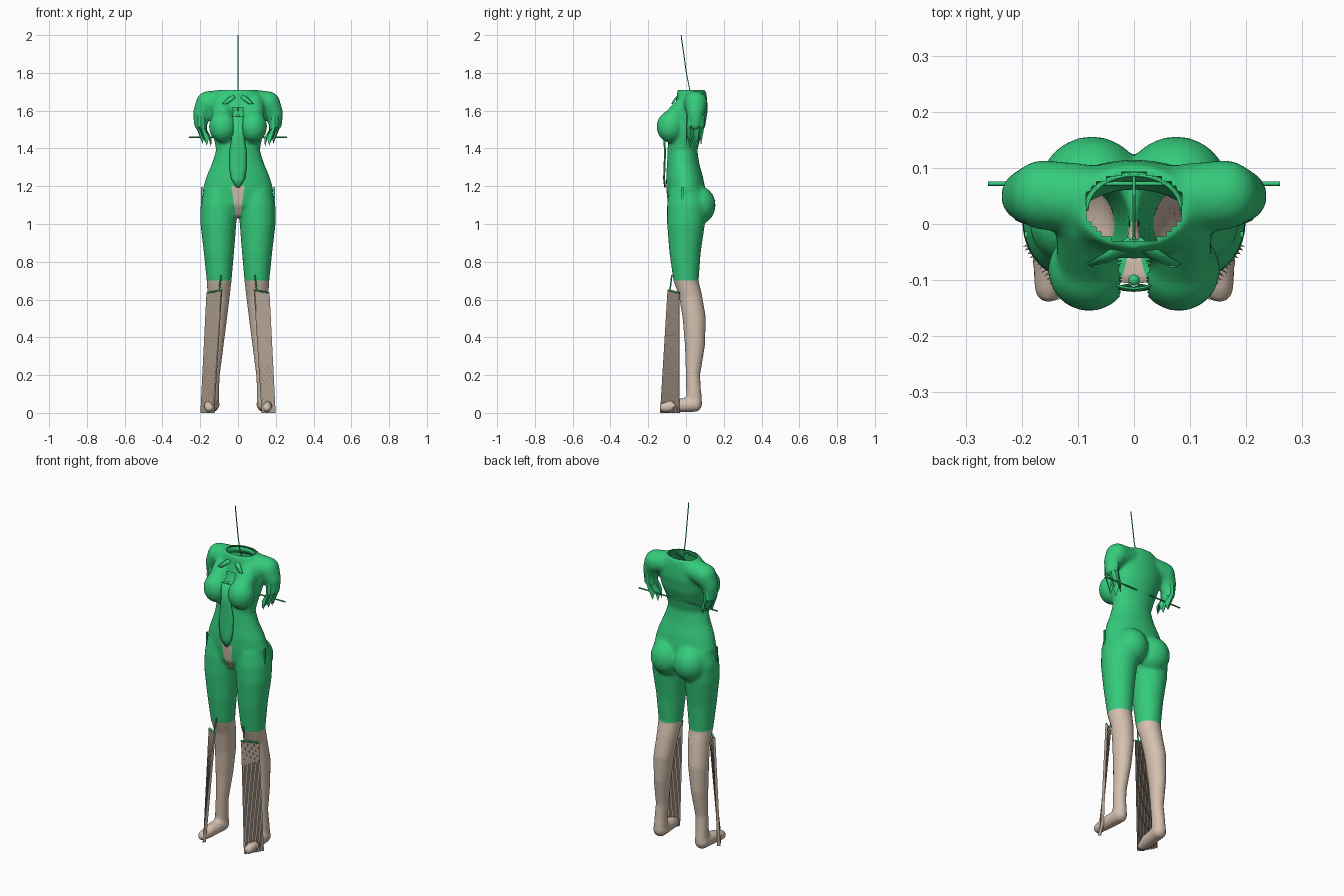
import bpy, bmesh, math
from mathutils import Vector, Matrix

cube = bpy.data.objects.get("Cube")
if cube:
    bpy.data.objects.remove(cube)


def material(name, rgb):
    m = bpy.data.materials.new(name)
    m.diffuse_color = (*rgb, 1)
    m.use_nodes = True
    m.node_tree.nodes["Principled BSDF"].inputs["Base Color"].default_value = (*rgb, 1)
    return m


GREEN = material("suit green", (0.035, 0.6, 0.2))
SKIN = material("skin beige", (0.66, 0.53, 0.43))
FRINGE = material("fringe beige", (0.46, 0.37, 0.3))


def finish(name, bm, mats, smooth=True):
    mesh = bpy.data.meshes.new(name)
    bm.to_mesh(mesh)
    bm.free()
    ob = bpy.data.objects.new(name, mesh)
    bpy.context.collection.objects.link(ob)
    for m in mats:
        mesh.materials.append(m)
    for p in mesh.polygons:
        p.use_smooth = smooth
    return ob


def skin_rings(bm, rings, closed=True):
    rows = [[bm.verts.new(p) for p in r] for r in rings]
    for a, b in zip(rows, rows[1:]):
        n = len(a)
        for i in range(n if closed else n - 1):
            j = (i + 1) % n
            bm.faces.new((a[i], a[j], b[j], b[i]))
    return rows


def loft(bm, rings, n=40):
    # stacked ellipses: z, centre x, centre y, half width, half depth
    pts = [[(cx + rx * math.cos(k * math.tau / n), cy + ry * math.sin(k * math.tau / n), z)
            for k in range(n)] for z, cx, cy, rx, ry in rings]
    rows = skin_rings(bm, pts)
    bm.faces.new(rows[0][::-1])
    bm.faces.new(rows[-1])


def ball(bm, centre, r, scale=(1, 1, 1)):
    bmesh.ops.create_icosphere(bm, subdivisions=3, radius=r,
                               matrix=Matrix.Translation(centre) @ Matrix.Diagonal((*scale, 1)))


def limb(bm, a, b, steps=8):
    # tapering chain of balls between two (x, y, z, radius) points
    for i in range(steps + 1):
        p = Vector(a).lerp(Vector(b), i / steps)
        ball(bm, p.xyz, p.w)


# body: overlapping volumes fused into one smooth shell
bm = bmesh.new()
loft(bm, [(1.04, 0, 0, .05, .06), (1.1, 0, 0, .15, .095), (1.18, 0, 0, .188, .104),
          (1.25, 0, -.008, .168, .098), (1.32, 0, -.016, .138, .086), (1.39, 0, -.02, .116, .08),
          (1.45, 0, -.01, .127, .085), (1.52, 0, .01, .142, .092), (1.6, 0, .025, .155, .09),
          (1.66, 0, .03, .145, .082), (1.71, 0, .03, .1, .075)])
for s in (-1, 1):
    loft(bm, [(.04, s * .136, .045, .036, .042), (.12, s * .135, .04, .034, .04),
              (.2, s * .13, .037, .034, .038), (.35, s * .122, .047, .045, .053),
              (.5, s * .113, .044, .055, .062), (.62, s * .102, .024, .059, .062),
              (.7, s * .1, 0, .066, .067), (.85, s * .101, -.005, .08, .083),
              (1.0, s * .104, 0, .095, .1), (1.1, s * .1, .005, .098, .105),
              (1.18, s * .09, 0, .09, .09)])
    # foot, seat, bust and shoulder
    limb(bm, (s * .137, .045, .044, .04), (s * .145, -.06, .038, .036))
    limb(bm, (s * .145, -.06, .038, .036), (s * .152, -.115, .028, .027))
    ball(bm, (s * .075, .062, 1.1), .095, (1, 1, 1.1))
    ball(bm, (s * .08, -.082, 1.515), .074, (1, 1, 1.15))
    limb(bm, (s * .08, -.07, 1.55, .058), (s * .085, .01, 1.64, .055))
    limb(bm, (s * .085, .045, 1.65, .062), (s * .16, .052, 1.64, .063))
    limb(bm, (s * .16, .052, 1.64, .063), (s * .19, .05, 1.59, .048))
    limb(bm, (s * .19, .05, 1.59, .048), (s * .198, .05, 1.53, .036))
raw = finish("body_form", bm, [])
mod = raw.modifiers.new("fuse", 'REMESH')
mod.mode = 'VOXEL'
mod.voxel_size = .009
mod = raw.modifiers.new("soften", 'SMOOTH')
mod.factor = .5
mod.iterations = 7
fused = bpy.data.meshes.new_from_object(raw.evaluated_get(bpy.context.evaluated_depsgraph_get()))
bpy.data.objects.remove(raw)
bm = bmesh.new()
bm.from_mesh(fused)

# crisp colour borders: suit hem and front patch
for co, no in (((0, 0, .7), (0, 0, 1)), ((0, 0, 1.2), (0, 0, 1)),
               ((.01, 0, 1.03), (1, 0, -.15)), ((-.01, 0, 1.03), (-1, 0, -.15))):
    bmesh.ops.bisect_plane(bm, geom=bm.verts[:] + bm.edges[:] + bm.faces[:], plane_co=co, plane_no=no)
holes = []
for f in bm.faces:
    x, y, z = f.calc_center_median()
    patch = .95 < z < 1.2 and y < .0 and abs(x) < .01 + .15 * max(z - 1.03, 0)
    f.material_index = 1 if z < .7 or patch else 0
    neck = z > 1.6 and (x / .088) ** 2 + ((y - .03) / .062) ** 2 < 1
    chest = 1.24 < z < 1.62 and y < -.03 and abs(x) < .026
    if neck or chest:
        holes.append(f)
bmesh.ops.delete(bm, geom=holes, context='FACES')
finish("body", bm, [GREEN, SKIN])


def ribbon(name, path, mat, thick=.004):
    # flat strip through (x, y, z, half width), widened along x
    bm = bmesh.new()
    skin_rings(bm, [[(x + w * t, y + .006 * t * t, z) for t in (-1, -.5, 0, .5, 1)]
                    for x, y, z, w in path], closed=False)
    ob = finish(name, bm, [mat])
    ob.modifiers.new("thickness", 'SOLIDIFY').thickness = thick
    return ob


def cord(name, points, radius, mat):
    cu = bpy.data.curves.new(name, 'CURVE')
    cu.dimensions = '3D'
    cu.bevel_depth = radius
    cu.bevel_resolution = 1
    sp = cu.splines.new('POLY')
    sp.points.add(len(points) - 1)
    for p, co in zip(sp.points, points):
        p.co = (*co, 1)
    cu.materials.append(mat)
    ob = bpy.data.objects.new(name, cu)
    bpy.context.collection.objects.link(ob)
    return ob


# hanging front panel, clasp, neck strand and back rod
ribbon("front_panel", [(0, -.113, 1.57, .03), (0, -.116, 1.45, .034), (0, -.112, 1.38, .045),
                       (0, -.115, 1.3, .045), (0, -.117, 1.24, .036), (0, -.112, 1.195, .008)], GREEN)
bm = bmesh.new()
ball(bm, (0, -.1, 1.57), .01)
finish("clasp", bm, [GREEN])
cord("neck_strand", [(0, .09, 1.6), (0, .05, 1.65), (0, .02, 1.71), (0, .002, 1.8),
                     (0, -.012, 1.9), (0, -.026, 2.0)], .003, GREEN)
cord("back_rod", [(-.26, .072, 1.46), (.26, .072, 1.46)], .004, GREEN)

# standing collar round the back of the neck
bm = bmesh.new()
arc = [math.pi * k / 16 for k in range(17)]
skin_rings(bm, [[(r * math.cos(a), .025 + .75 * r * math.sin(a), z) for a in arc]
                for r, z in ((.092, 1.67), (.086, 1.705))], closed=False)
finish("collar", bm, [GREEN]).modifiers.new("thickness", 'SOLIDIFY').thickness = .005

for s, side in ((1, "left"), (-1, "right")):
    # crossed lapels
    ribbon(side + "_lapel", [(s * .004, -.028, 1.695, .006), (s * .035, -.056, 1.665, .016),
                             (s * .07, -.075, 1.635, .012)], GREEN)

    # torn hollow sleeve
    bm = bmesh.new()
    rings = []
    for cx, cy, cz, r, jag in ((.195, .05, 1.57, .042, 0), (.195, .048, 1.51, .042, 0),
                               (.165, .04, 1.44, .034, .025)):
        rings.append([(s * (cx + .75 * r * math.cos(a)), cy + 1.15 * r * math.sin(a),
                       cz + .3 * r * math.cos(a) + jag * (-1) ** k)
                      for k, a in enumerate(i * math.tau / 12 for i in range(12))])
    skin_rings(bm, rings)
    finish(side + "_torn_sleeve", bm, [GREEN], smooth=False)

    # pleated shin fringe with its top cord and spike
    top = Vector((s * .163, -.035, .635)), Vector((s * .085, -.095, .65))
    low = Vector((s * .192, -.035, 0)), Vector((s * .13, -.132, 0))
    bm = bmesh.new()
    rows = []
    for v in range(7):
        a, b = (t.lerp(l, v / 6) for t, l in zip(top, low))
        normal = Vector((s * .8, -.6, 0)) * (.005 + .004 * v / 6)
        rows.append([a.lerp(b, k / 28) + normal * (-1) ** k for k in range(29)])
    skin_rings(bm, rows, closed=False)
    finish(side + "_shin_fringe", bm, [FRINGE], smooth=False)
    cord(side + "_fringe_cord", top, .005, GREEN)
    cord(side + "_fringe_spike", [(s * .1, -.085, .645), (s * .088, -.075, .73)], .004, GREEN)

    # small hip tab
    bm = bmesh.new()
    bmesh.ops.create_cube(bm, size=1, matrix=Matrix.Translation((s * .192, -.018, 1.15))
                          @ Matrix.Diagonal((.006, .01, .09, 1)))
    finish(side + "_hip_tab", bm, [GREEN], smooth=False)
